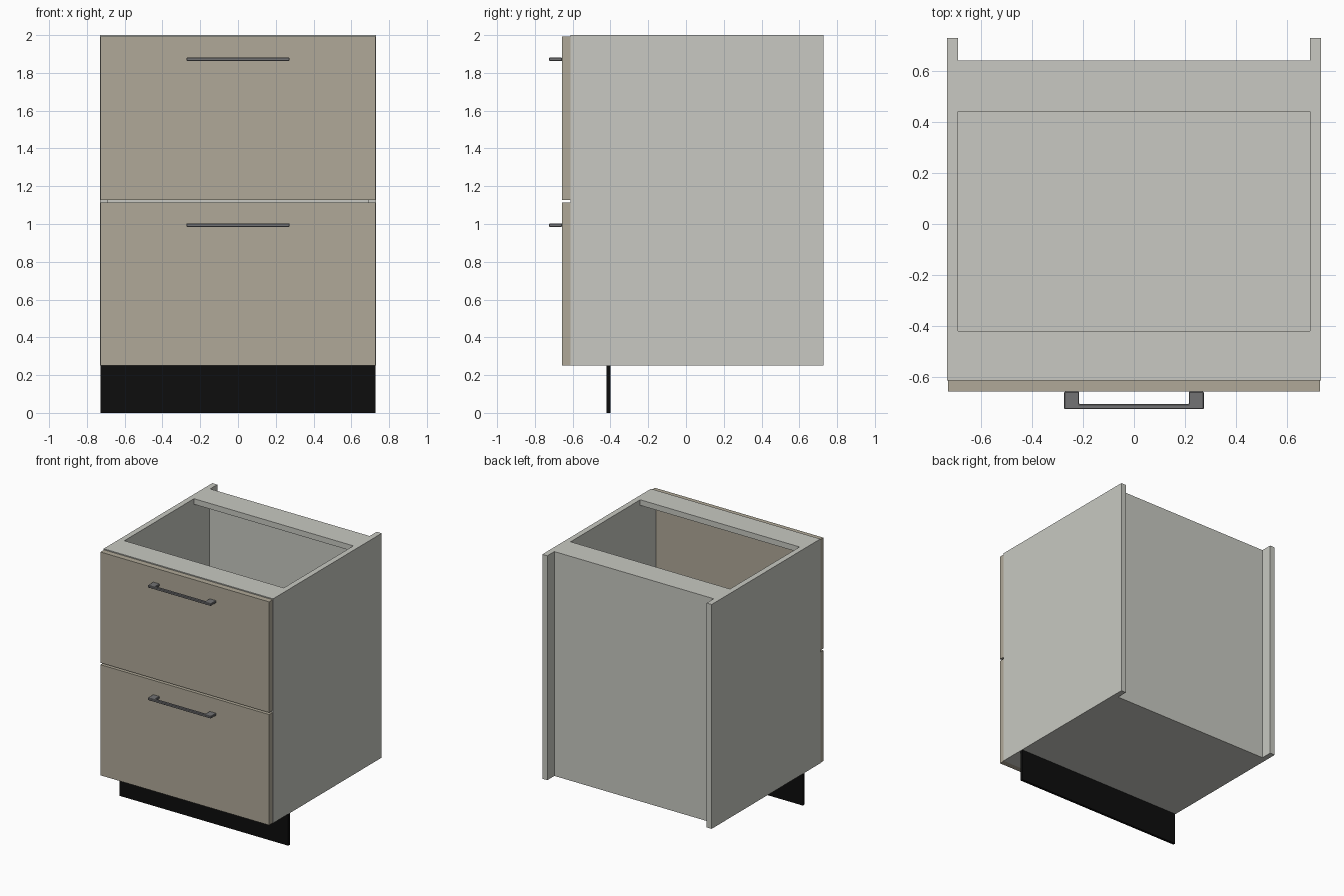
import bpy, bmesh

if "Cube" in bpy.data.objects:
    bpy.data.objects.remove(bpy.data.objects["Cube"])


def material(name, rgb):
    m = bpy.data.materials.new(name)
    m.diffuse_color = (*rgb, 1.0)
    m.use_nodes = True
    m.node_tree.nodes["Principled BSDF"].inputs["Base Color"].default_value = m.diffuse_color
    return m


CARCASS = material("pale grey board", (0.578, 0.584, 0.539))
FRONT = material("taupe front", (0.434, 0.397, 0.314))
METAL = material("dark grey metal", (0.17, 0.17, 0.175))
BLACK = material("black plinth", (0.004, 0.004, 0.004))


def prism(name, outline, z0, z1, mat):
    """Extrude an xy outline from z0 to z1."""
    bm = bmesh.new()
    face = bm.faces.new([bm.verts.new((x, y, z0)) for x, y in outline])
    ext = bmesh.ops.extrude_face_region(bm, geom=[face])
    verts = [g for g in ext["geom"] if isinstance(g, bmesh.types.BMVert)]
    bmesh.ops.translate(bm, verts=verts, vec=(0, 0, z1 - z0))
    bmesh.ops.recalc_face_normals(bm, faces=bm.faces[:])
    mesh = bpy.data.meshes.new(name)
    bm.to_mesh(mesh)
    bm.free()
    mesh.materials.append(mat)
    ob = bpy.data.objects.new(name, mesh)
    bpy.context.collection.objects.link(ob)
    return ob


def box(name, x0, x1, y0, y1, z0, z1, mat):
    return prism(name, [(x0, y0), (x1, y0), (x1, y1), (x0, y1)], z0, z1, mat)


T = 0.0437            # board thickness
W = 0.7275            # half width
IN = W - T + 0.004    # half inner width
YF, YB = -0.612, 0.7275
BASE = 0.25

# Carcass sides
box("left_side", -0.731, -IN, YF, YB, BASE, 2, CARCASS)
box("right_side", IN, 0.731, YF, YB, BASE, 2, CARCASS)

# Floor, back panel and top rails
box("floor_panel", -IN, IN, YF, 0.634, BASE, BASE + T, CARCASS)
box("back_panel", -IN, IN, 0.634, 0.640, BASE, 2, CARCASS)
box("front_rail", -IN, IN, YF, -0.418, 2 - T, 2, CARCASS)
box("back_rail", -IN, IN, 0.440, 0.634, 2 - T, 2, CARCASS)

# Recessed plinth
box("plinth", -W, W, -0.420, -0.400, 0, BASE, BLACK)

# Drawer fronts with U-shaped handles
FY = YF - T
for name, z0, z1, hz in (("lower", 0.25, 1.113, 0.994), ("upper", 1.128, 1.992, 1.872)):
    box(name + "_drawer_front", -W, W, FY, YF, z0, z1, FRONT)
    u = [(-0.273, FY), (-0.273, -0.7245), (0.273, -0.7245), (0.273, FY),
         (0.215, FY), (0.215, -0.704), (-0.215, -0.704), (-0.215, FY)]
    handle = prism(name + "_handle", u, hz - 0.009, hz + 0.009, METAL)
    bevel = handle.modifiers.new("edge", "BEVEL")
    bevel.width = 0.003
    bevel.segments = 1
